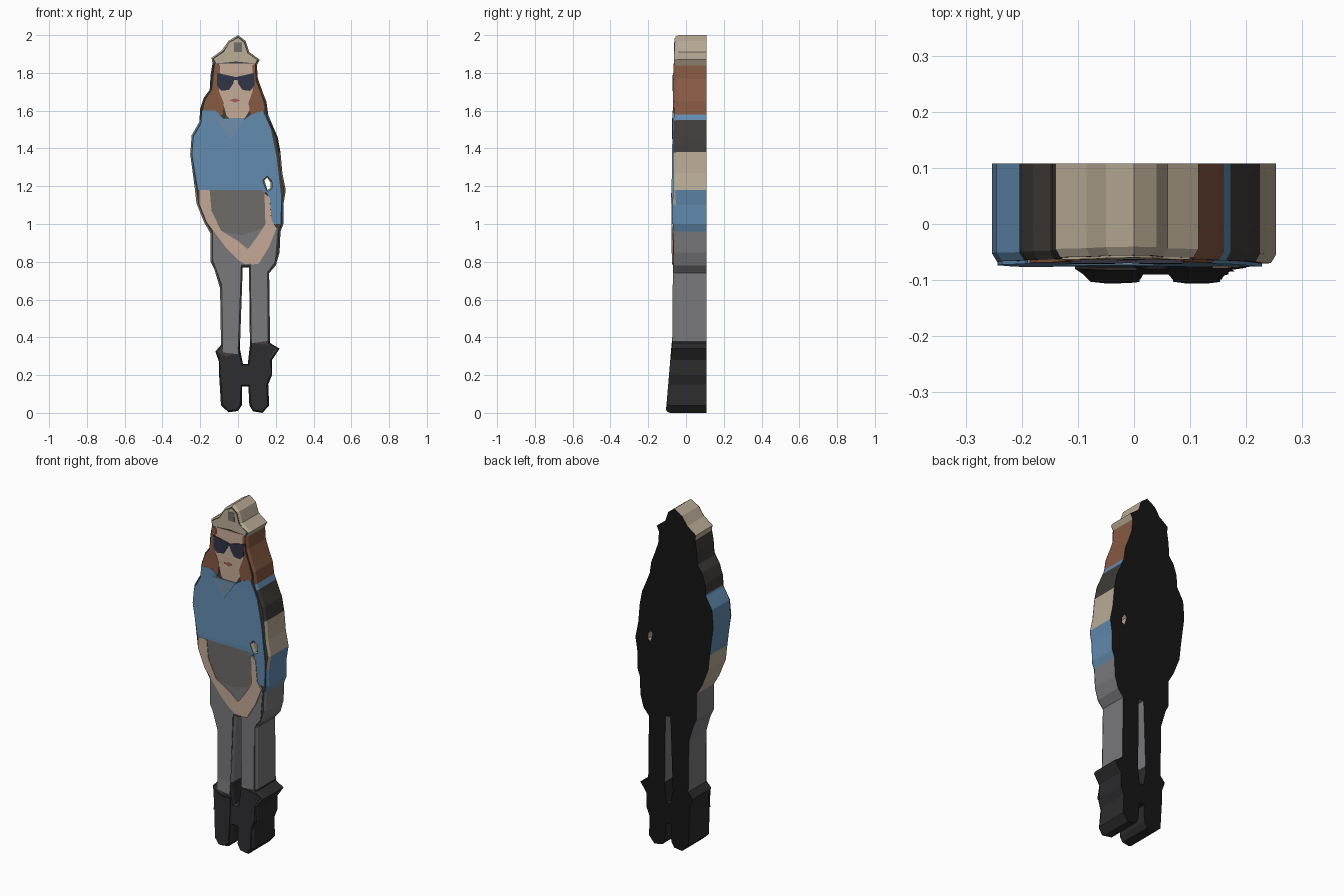
import bpy, bmesh
from mathutils import Vector

BACK = 0.108
# front relief as (height, y): toes lean forward, head sits slightly back
PROFILE = [(-.01, -.103), (.2, -.085), (.38, -.07), (.8, -.066), (1.2, -.07),
           (1.55, -.065), (1.8, -.062), (2.01, -.055)]

def front(z):
    for (z0, y0), (z1, y1) in zip(PROFILE, PROFILE[1:]):
        if z <= z1:
            return y0 + (y1 - y0) * (z - z0) / (z1 - z0)
    return PROFILE[-1][1]

COLORS = dict(dark=(.008, .008, .008), rim=(.05, .045, .04), blue=(.12, .26, .43),
              pale_blue=(.16, .27, .40), tan=(.48, .40, .30), skin=(.56, .40, .31),
              hair=(.24, .10, .055), grey=(.19, .19, .20), taupe=(.16, .15, .14),
              boot=(.025, .025, .027), lens=(.03, .035, .06), lips=(.40, .10, .09))
MATS = {}
for key, c in COLORS.items():
    MATS[key] = bpy.data.materials.new(key)
    MATS[key].diffuse_color = (*c, 1)

def filled(loops):
    """Flat sheet in the xz plane, later loops being holes, cut at the relief heights."""
    bm = bmesh.new()
    for loop in loops:
        vs = [bm.verts.new((x, 0, z)) for x, z in loop]
        for a, b in zip(vs, vs[1:] + vs[:1]):
            bm.edges.new((a, b))
    bmesh.ops.triangle_fill(bm, edges=bm.edges[:], use_beauty=True, normal=(0, -1, 0))
    for z, _ in PROFILE[1:-1]:
        bmesh.ops.bisect_plane(bm, geom=bm.verts[:] + bm.edges[:] + bm.faces[:],
                               plane_co=(0, 0, z), plane_no=(0, 0, 1))
    return bm

def thicken(bm):
    """Copy the sheet to the front and wall its outline; returns rear and front faces."""
    rear = bm.faces[:]
    rim = [e for e in bm.edges if len(e.link_faces) == 1]
    copy = {v: bm.verts.new(v.co + Vector((0, -.05, 0))) for v in bm.verts[:]}
    fronts = [bm.faces.new([copy[v] for v in f.verts]) for f in rear]
    for e in rim:
        a, b = e.verts
        bm.faces.new((a, b, copy[b], copy[a]))
    return rear, fronts

def finish(bm, name, mats):
    mesh = bpy.data.meshes.new(name)
    bm.to_mesh(mesh)
    bm.free()
    for m in mats:
        mesh.materials.append(MATS[m])
    ob = bpy.data.objects.new(name, mesh)
    bpy.context.collection.objects.link(ob)
    return ob

def plate(name, mat, lift, *loops):
    """Thin raised piece that follows the relief of the cutout."""
    bm = filled(loops)
    rear, fronts = thicken(bm)
    for v in bm.verts:
        v.co.y = front(v.co.z) + (-lift if v.co.y < -.01 else .002)
    bmesh.ops.recalc_face_normals(bm, faces=bm.faces[:])
    bmesh.ops.delete(bm, geom=rear, context='FACES')
    return finish(bm, name, [mat])

# full figure outline: left side going down, then right side going up
left = [(0, 2.0), (-.05, 1.97), (-.085, 1.92), (-.14, 1.88), (-.135, 1.85), (-.145, 1.79),
        (-.15, 1.71), (-.18, 1.67), (-.20, 1.61), (-.205, 1.54), (-.245, 1.47), (-.253, 1.37),
        (-.23, 1.20), (-.22, 1.11), (-.18, 1.01), (-.145, .95), (-.145, .80), (-.125, .76),
        (-.095, .66), (-.09, .36), (-.12, .325), (-.10, .27), (-.10, .20), (-.09, .04),
        (-.05, .003), (0, .01), (.02, .04), (.022, .14)]
right = [(.055, .14), (.06, .04), (.08, .008), (.13, 0), (.165, .04), (.16, .15), (.18, .2),
         (.18, .28), (.22, .34), (.17, .37), (.165, .74), (.20, .78), (.22, .85), (.225, .96),
         (.24, 1.0), (.24, 1.1), (.253, 1.18), (.235, 1.27), (.225, 1.38), (.21, 1.46),
         (.18, 1.53), (.16, 1.58), (.15, 1.65), (.13, 1.70), (.105, 1.77), (.10, 1.84),
         (.115, 1.87), (.06, 1.91), (.04, 1.97)]
leg_gap = [(.025, .77), (.058, .77), (.063, .36), (.052, .26), (.026, .26), (.01, .34)]
arm_gap = [(.14, 1.23), (.155, 1.245), (.172, 1.22), (.172, 1.19), (.155, 1.18)]

# cutout body with softened front rim
bm = filled([left + right, leg_gap, arm_gap])
rear, fronts = thicken(bm)
bmesh.ops.recalc_face_normals(bm, faces=bm.faces[:])
bmesh.ops.inset_region(bm, faces=fronts, thickness=.009, use_boundary=True,
                       use_even_offset=False)
inner = {v for f in fronts for v in f.verts}
for v in bm.verts:
    if v in inner:
        v.co.y = front(v.co.z)
    else:
        v.co.y = front(v.co.z) + .015 if v.co.y < -.01 else BACK

# streaked side colours by height, for each side of the figure
BODY_MATS = ['dark', 'rim', 'boot', 'grey', 'blue', 'tan', 'hair']
BANDS = {-1: [(.36, 'boot'), (.97, 'grey'), (1.2, 'tan'), (1.56, 'blue'), (1.84, 'rim'), (3, 'tan')],
         1: [(.38, 'boot'), (.98, 'grey'), (1.14, 'blue'), (1.34, 'tan'), (1.55, 'rim'),
             (1.59, 'blue'), (1.84, 'hair'), (3, 'tan')]}
rear, fronts = set(rear), set(fronts)
for f in bm.faces:
    c = f.calc_center_median()
    if f in rear:
        key = 'dark'
    elif f in fronts:
        key = 'boot' if c.z < .3 else 'rim'
    else:
        key = next(m for z, m in BANDS[1 if c.x > 0 else -1] if c.z < z)
    f.material_index = BODY_MATS.index(key)
finish(bm, "body_cutout", BODY_MATS)

# hat
plate("hat", 'tan', .004, [(0, 1.985), (-.045, 1.96), (-.075, 1.91), (-.128, 1.875),
      (-.115, 1.85), (-.01, 1.86), (.092, 1.85), (.10, 1.87), (.05, 1.905), (.032, 1.96)])
plate("hat_patch", 'taupe', .006, [(-.02, 1.96), (-.02, 1.91), (.02, 1.91), (.02, 1.96)])

# head
plate("face", 'skin', .003, [(-.10, 1.85), (-.115, 1.74), (-.085, 1.66), (-.06, 1.57),
      (-.03, 1.55), (.03, 1.55), (.06, 1.60), (.07, 1.67), (.085, 1.74), (.085, 1.85)])
plate("hair_left", 'hair', .005, [(-.12, 1.85), (-.135, 1.72), (-.175, 1.65), (-.185, 1.60),
      (-.13, 1.57), (-.08, 1.58), (-.075, 1.64), (-.10, 1.70), (-.095, 1.84)])
plate("hair_right", 'hair', .005, [(.09, 1.85), (.092, 1.76), (.12, 1.69), (.14, 1.62),
      (.13, 1.57), (.07, 1.57), (.055, 1.64), (.08, 1.71), (.075, 1.84)])
lens = [(.008, 1.78), (.10, 1.80), (.098, 1.73), (.075, 1.705), (.035, 1.71), (.012, 1.745)]
for side, s in (("left", -1), ("right", 1)):
    plate("sunglass_lens_" + side, 'lens', .008, [(s * x - .012, z) for x, z in lens])
plate("sunglass_bridge", 'lens', .007, [(-.025, 1.778), (.0, 1.778), (.0, 1.762), (-.025, 1.762)])
plate("lips", 'lips', .005, [(-.045, 1.655), (-.015, 1.665), (.015, 1.655), (-.015, 1.643)])

# clothes
plate("trousers", 'grey', .003, [(-.132, .99), (-.132, .81), (-.085, .68), (-.08, .32),
      (0, .31), (.015, .785), (.068, .785), (.073, .37), (.155, .38), (.155, .745),
      (.195, .80), (.21, .98)])
plate("undershirt", 'taupe', .004, [(-.16, 1.19), (.14, 1.19), (.17, .99), (.02, .94),
      (-.12, .97)])
plate("sweater", 'blue', .006, [(-.19, 1.60), (-.195, 1.53), (-.235, 1.46), (-.243, 1.37),
      (-.21, 1.18), (.12, 1.18), (.155, 1.165), (.17, 1.12), (.18, 1.0), (.225, 1.0),
      (.228, 1.15), (.205, 1.35), (.175, 1.50), (.13, 1.60), (.07, 1.58), (.03, 1.55),
      (-.08, 1.56), (-.12, 1.60)],
      [(.13, 1.23), (.153, 1.255), (.181, 1.23), (.181, 1.19), (.155, 1.171)])
plate("neckline", 'pale_blue', .008, [(-.12, 1.56), (-.04, 1.45), (.035, 1.56)])

# arms and clasped hands
plate("arm_left", 'skin', .007, [(-.205, 1.18), (-.15, 1.18), (-.14, 1.07), (-.09, .965),
      (0, .91), (.06, .86), (.10, .80), (.04, .785), (0, .81), (-.06, .87), (-.165, 1.01),
      (-.205, 1.11)])
plate("arm_right", 'skin', .009, [(.14, 1.165), (.168, 1.14), (.178, 1.02), (.205, .98),
      (.165, .88), (.11, .79), (.07, .785), (.04, .85), (.10, .93), (.145, 1.0)])

# boots
plate("boot_left", 'boot', .005, [(-.105, .32), (-.05, .29), (.005, .29), (.01, .20),
      (.01, .045), (-.01, .02), (-.05, .014), (-.078, .05), (-.09, .20)])
plate("boot_right", 'boot', .005, [(.073, .37), (.15, .36), (.20, .343), (.168, .29),
      (.168, .20), (.15, .15), (.153, .045), (.13, .012), (.09, .018), (.07, .05), (.068, .20)])
